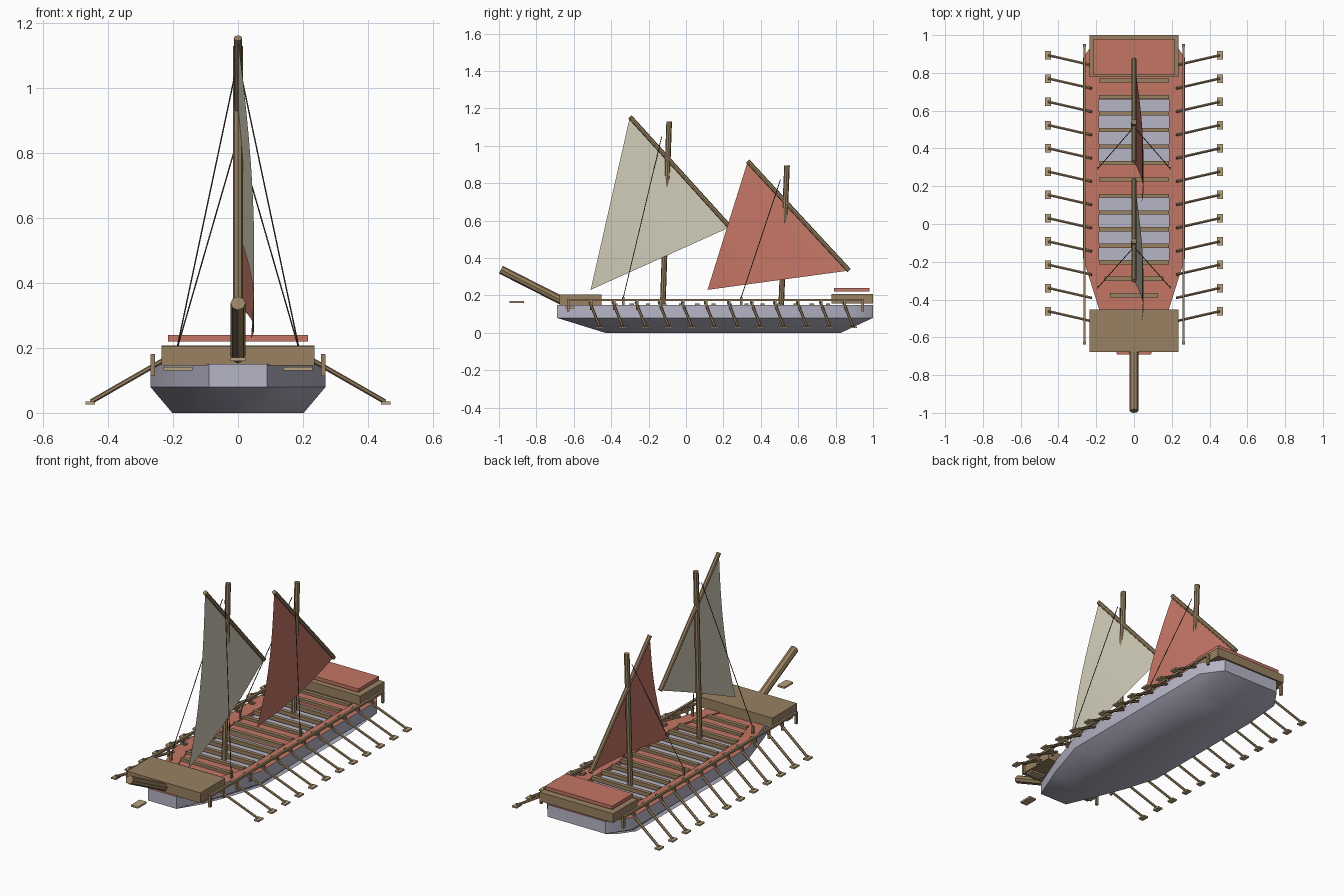
import bpy, bmesh, math
from mathutils import Vector

cube = bpy.data.objects.get("Cube")
if cube:
    bpy.data.objects.remove(cube, do_unlink=True)


def material(name, color):
    m = bpy.data.materials.new(name)
    m.use_nodes = True
    rgba = (*color, 1)
    m.diffuse_color = rgba
    m.node_tree.nodes["Principled BSDF"].inputs["Base Color"].default_value = rgba
    return m


LAVENDER = material("lavender grey", (.47, .46, .57))
RED = material("faded red", (.55, .18, .13))
WOOD = material("brown wood", (.32, .22, .12))
PALE = material("pale wood", (.48, .36, .21))
CANVAS = material("cream canvas", (.63, .60, .48))
ROPE = material("dark rope", (.07, .055, .035))


def finish(name, bm, *mats, recalc=True):
    if recalc:
        bmesh.ops.recalc_face_normals(bm, faces=bm.faces)
    mesh = bpy.data.meshes.new(name)
    bm.to_mesh(mesh)
    bm.free()
    for m in mats:
        mesh.materials.append(m)
    ob = bpy.data.objects.new(name, mesh)
    bpy.context.collection.objects.link(ob)
    return ob


def smooth(ob, degrees):
    bpy.ops.object.select_all(action='DESELECT')
    ob.select_set(True)
    bpy.context.view_layer.objects.active = ob
    bpy.ops.object.shade_smooth_by_angle(angle=math.radians(degrees))


def box(name, center, size, mat):
    bm = bmesh.new()
    bmesh.ops.create_cube(bm, size=1)
    for v in bm.verts:
        v.co = Vector(a * b + c for a, b, c in zip(v.co, size, center))
    return finish(name, bm, mat)


def rod(name, a, b, r, mat, sides=8, tip=None):
    a, b = Vector(a), Vector(b)
    d = b - a
    bm = bmesh.new()
    bmesh.ops.create_cone(bm, cap_ends=True, segments=sides, radius1=r,
                          radius2=r if tip is None else tip, depth=d.length)
    rot = d.to_track_quat('Z', 'Y').to_matrix()
    for v in bm.verts:
        v.co = rot @ v.co + (a + b) / 2
    return finish(name, bm, mat)


def outline(half):
    """Close a half outline by mirroring it across x."""
    return half + [(-x, y) for x, y in reversed(half)]


def prism(name, half, z0, z1, mat):
    bm = bmesh.new()
    pts = outline(half)
    low, high = ([bm.verts.new((x, y, z)) for x, y in pts] for z in (z0, z1))
    bm.faces.new(low)
    bm.faces.new(high)
    for i in range(len(pts)):
        j = (i + 1) % len(pts)
        bm.faces.new((low[i], low[j], high[j], high[i]))
    return finish(name, bm, mat)


# Hull: flat bottom, flared chine, upright sides, red gangway, sunken floor
side = [(.09, -.69), (.185, -.45), (.27, -.18), (.27, .88), (.185, 1.0)]
inner = [(.06, -.56), (.105, -.45), (.185, -.2), (.185, .8), (.15, .9)]
bottom = [(x * .75, (y - .155) * .745 + .198) for x, y in side]
bm = bmesh.new()
levels = [(bottom, 0), (side, .08), (side, .15), (inner, .15), (inner, .125)]
rings = [[bm.verts.new((x, y, z)) for x, y in outline(half)] for half, z in levels]
bm.faces.new(rings[0])
bm.faces.new(rings[-1])
for k, (lo, hi) in enumerate(zip(rings, rings[1:])):
    for i in range(len(lo)):
        j = (i + 1) % len(lo)
        face = bm.faces.new((lo[i], lo[j], hi[j], hi[i]))
        face.material_index = 1 if k >= 2 else 0
smooth(finish("hull", bm, LAVENDER, RED), 38)

# Red deck panels between the open rowing wells
prism("bow_deck", inner[:3], .126, .143, RED)
for name, y0, y1 in (("middle_deck", .14, .325), ("stern_deck", .66, .8)):
    box(name, (0, (y0 + y1) / 2, .1345), (.37, y1 - y0, .017), RED)

# Rowing benches
for i in range(14):
    y = .76 - i * .0875
    half = .185 if y > -.2 else .185 + (y + .2) * .32
    box("rowing_bench", (0, y, .147), (half * 2, .022, .022), WOOD)

# Fore and aft platforms
box("bow_platform", (0, -.565, .176), (.47, .225, .06), WOOD)
box("stern_platform", (0, .889, .182), (.47, .222, .052), WOOD)
box("stern_roof", (0, .885, .23), (.43, .19, .02), RED)
rod("bowsprit", (0, -.62, .15), (0, -.99, .338), .023, WOOD)
box("bow_step", (0, -.905, .165), (.045, .08, .01), PALE)

# Rails, oars and their fittings on both sides
for s in (-1, 1):
    x = s * .262
    box("bow_bracket", (s * .185, -.62, .136), (.09, .05, .01), PALE)
    box("side_rail", (x, .157, .176), (.013, 1.585, .012), WOOD)
    for y in (-.63, .945):
        box("rail_end_post", (x, y, .147), (.014, .014, .066), WOOD)
    for i in range(12):
        y = .893 - i * .1232
        box("oar_post", (x, y - .045, .15), (.011, .012, .055), WOOD)
        rod("oar", (s * .225, y - .052, .165), (s * .452, y, .035), .0075, WOOD, 6)
        box("oar_blade", (s * .455, y, .03), (.03, .045, .009), PALE)


def sail(name, peak, tack, clew, mat, n=12):
    """Triangular sail, bellied to one side away from its yard."""
    peak, tack, clew = (Vector((0, y, z)) for y, z in (peak, tack, clew))
    bm = bmesh.new()
    rows = []
    for i in range(n):
        t = i / n
        row = []
        for j in range(n + 1):
            p = peak.lerp(tack, j / n).lerp(clew, t)
            p.x = .05 * math.sin(2.2 * t)
            row.append(bm.verts.new(p))
        rows.append(row)
    for a, b in zip(rows, rows[1:]):
        for j in range(n):
            bm.faces.new((a[j], a[j + 1], b[j + 1], b[j]))
    end = bm.verts.new((.05 * math.sin(2.2), clew.y, clew.z))
    for j in range(n):
        bm.faces.new((rows[-1][j], rows[-1][j + 1], end))
    smooth(finish(name, bm, mat, recalc=False), 60)


# Two rigs: mast, slanted yard, sail and a pair of shrouds
rigs = [
    ("front", (-.125, -.09, 1.13), (-.3, 1.155), (.235, .565), (-.51, .23),
     CANVAS, (-.13, 1.05), -.335),
    ("rear", (.508, .54, .895), (.33, .918), (.872, .333), (.115, .23),
     RED, (.505, .82), .295),
]
for name, (y0, y1, top), peak, tack, clew, mat, hitch, foot in rigs:
    rod(name + "_mast", (0, y0, .125), (0, y1, top), .015, WOOD)
    rod(name + "_yard", (0, *peak), (0, *tack), .0125, WOOD)
    sail(name + "_sail", peak, tack, clew, mat)
    for s in (-1, 1):
        rod(name + "_shroud", (s * .008, *hitch), (s * .19, foot, .19), .0022, ROPE, 5)
        box(name + "_shroud_post", (s * .192, foot, .168), (.01, .012, .05), WOOD)
